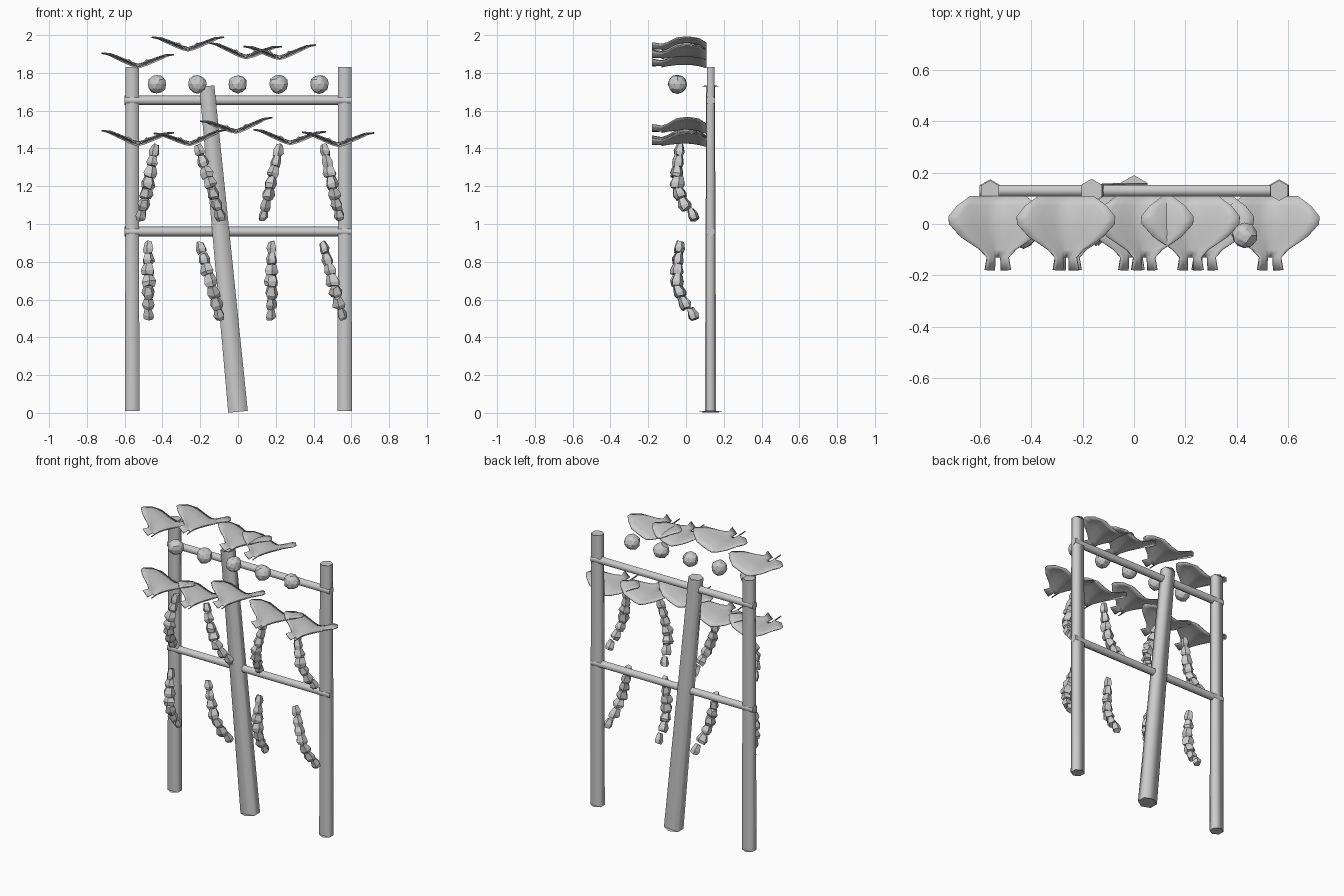
import bpy, bmesh, math, random
from mathutils import Vector, Matrix

if "Cube" in bpy.data.objects:
    bpy.data.objects.remove(bpy.data.objects["Cube"])

random.seed(4)


def finish(bm, name, smooth=False):
    bmesh.ops.recalc_face_normals(bm, faces=bm.faces)
    me = bpy.data.meshes.new(name)
    bm.to_mesh(me)
    bm.free()
    for p in me.polygons:
        p.use_smooth = smooth
    ob = bpy.data.objects.new(name, me)
    bpy.context.collection.objects.link(ob)
    return ob


def beam(name, p0, p1, r0, r1, ridge, corners=(1, 2, 4, 5)):
    """Beam with six-sided end caps; the body uses only the given cap corners."""
    p0, p1, ridge = Vector(p0), Vector(p1), Vector(ridge)
    side = (p1 - p0).normalized().cross(ridge)
    bm = bmesh.new()
    rings = []
    for p, r in ((p0, r0), (p1, r1)):
        ring = []
        for i in range(6):
            a = math.radians(60 * i)
            ring.append(bm.verts.new(p + ridge * r * math.cos(a) + side * r * math.sin(a)))
        bm.faces.new(ring)
        rings.append(ring)
    for k, i in enumerate(corners):
        j = corners[(k + 1) % len(corners)]
        f = bm.faces.new((rings[0][i], rings[0][j], rings[1][j], rings[1][i]))
    ob = finish(bm, name, True)
    for p in ob.data.polygons:
        p.use_smooth = len(p.vertices) == 4
    return ob


# Frame: two upright posts, one leaning tapered post, two rails
Y = 0.13
beam("left_post", (-0.56, Y, 0.01), (-0.56, Y, 1.83), 0.044, 0.04, (0, 1, 0))
beam("right_post", (0.565, Y, 0.01), (0.565, Y, 1.83), 0.044, 0.04, (0, 1, 0))
beam("leaning_post", (0, Y, 0.006), (-0.165, Y, 1.73), 0.06, 0.046, (0, 1, 0))
for n, z in (("upper", 1.655), ("lower", 0.96)):
    beam(n + "_rail", (-0.602, Y, z), (0.602, Y, z), 0.026, 0.026, (0, 0, 1), range(6))

# Row of faceted, slightly irregular round fruit
for i in range(5):
    bm = bmesh.new()
    c = Vector((-0.43 + 0.215 * i, -0.045, 1.74))
    bmesh.ops.create_icosphere(bm, subdivisions=2, radius=0.05)
    for v in bm.verts:
        v.co = c + v.co * random.uniform(0.94, 1.05)
    finish(bm, "fruit")

# Two-lobed drooping leaves: rows of (y, half width, arch height, extra fold)
ROWS = [(-0.18, 0.05, -0.005, 0.03), (-0.13, 0.042, 0.0, 0.02), (-0.10, 0.07, 0.006, 0.01),
        (-0.05, 0.145, 0.012, 0), (0.0, 0.19, 0.014, 0), (0.03, 0.192, 0.012, 0),
        (0.07, 0.16, 0.006, 0), (0.108, 0.11, -0.004, 0)]


def wing(x):
    t = min(abs(x) / 0.2, 1)
    return 0.055 * (1 - math.cos(math.pi * t)) / 2 + 0.01 * math.sin(t * math.pi)


def leaf(x0, z0, tilt):
    bm = bmesh.new()
    n = 8
    rows = []
    for y, w, h, fold in ROWS:
        row = []
        for i in range(n + 1):
            t = 2 * i / n - 1
            x = w * t
            row.append(bm.verts.new((x0 + x, y, z0 + wing(x) + h + tilt * x + fold * abs(t))))
        rows.append(row)
    for k, (a, b) in enumerate(zip(rows, rows[1:])):
        for i in range(n):
            if k == 0 and i in (3, 4):  # notch between the two stem prongs
                continue
            bm.faces.new((a[i], a[i + 1], b[i + 1], b[i]))
    bmesh.ops.delete(bm, geom=[v for v in bm.verts if not v.link_faces], context='VERTS')
    ob = finish(bm, "leaf", True)
    mod = ob.modifiers.new("thickness", "SOLIDIFY")
    mod.thickness = 0.006
    mod.offset = 0


for x, z, t in ((-0.53, 1.832, -0.02), (-0.265, 1.92, 0.0), (0.04, 1.88, -0.05), (0.22, 1.875, 0.02),
                (-0.53, 1.42, -0.03), (-0.255, 1.42, 0.05), (-0.01, 1.485, 0.05),
                (0.275, 1.425, -0.03), (0.53, 1.415, -0.01)):
    leaf(x, z, t)

# Hanging segmented strands
PROFILE_Y = [-0.035, -0.042, -0.048, -0.045, -0.035, -0.01, 0.035]
RADII = [0.03, 0.034, 0.039, 0.04, 0.038, 0.036, 0.03]


def strand(xt, zt, xb, zb):
    bm = bmesh.new()
    for i in range(7):
        t = i / 6
        c = Vector((xt + (xb - xt) * t, PROFILE_Y[i], zt + (zb - zt) * t))
        d = Vector((xb - xt, -0.05 if i < 4 else 0.15, zb - zt)).normalized()
        m = (Matrix.Translation(c) @ d.to_track_quat('Z', 'Y').to_matrix().to_4x4()
             @ Matrix.Rotation(random.uniform(0, 6), 4, 'Z') @ Matrix.Diagonal((1, 0.88, 1, 1)))
        # each segment: flared five-sided cup with an uneven rim
        rings = []
        for h, k in ((-0.03, 0.65), (0.008, 1.0), (0.03, 0.8)):
            ring = []
            for j in range(5):
                a = math.tau * j / 5
                r = RADII[i] * k * random.uniform(0.9, 1.1)
                ring.append(bm.verts.new(m @ Vector((r * math.cos(a), r * math.sin(a),
                                                     h + random.uniform(-0.007, 0.007)))))
            rings.append(ring)
        for a, b in zip(rings, rings[1:]):
            for j in range(5):
                bm.faces.new((a[j], a[(j + 1) % 5], b[(j + 1) % 5], b[j]))
        bm.faces.new(rings[0])
        bm.faces.new(rings[-1])
    finish(bm, "hanging_strand")


for xt, xb in ((-0.44, -0.51), (-0.205, -0.095), (0.215, 0.135), (0.46, 0.535)):
    strand(xt, 1.39, xb, 1.05)
for xt, xb in ((-0.475, -0.475), (-0.195, -0.1), (0.18, 0.175), (0.455, 0.55)):
    strand(xt, 0.875, xb, 0.525)
